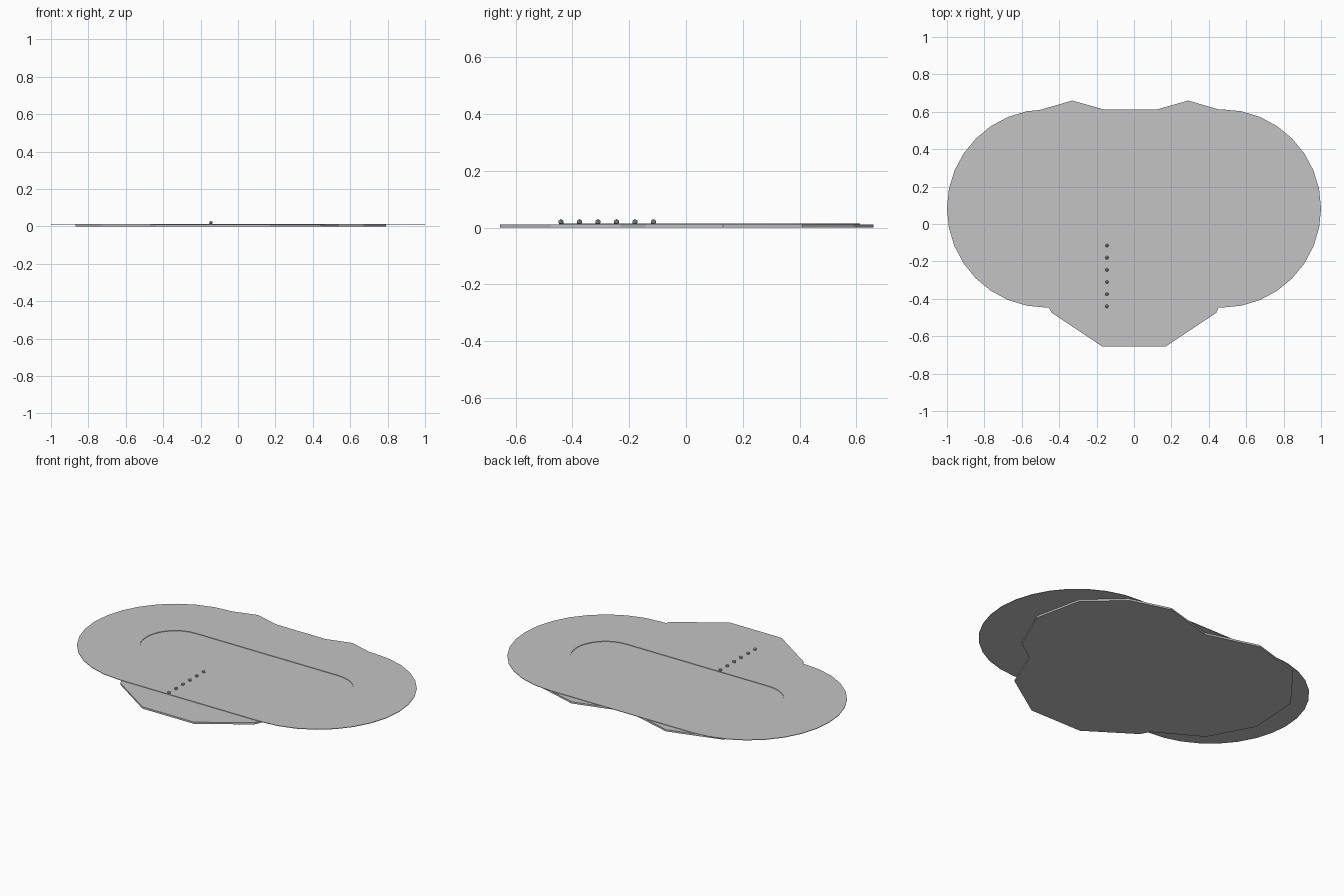
import bpy, bmesh
from math import sin, cos, pi

if "Cube" in bpy.data.objects:
    bpy.data.objects.remove(bpy.data.objects["Cube"])

grey = bpy.data.materials.new("plain_grey")
grey.use_nodes = True
COLOUR = (0.55, 0.55, 0.55, 1)
grey.diffuse_color = COLOUR
grey.node_tree.nodes["Principled BSDF"].inputs["Base Color"].default_value = COLOUR

TRACK_Y, STRAIGHT = 0.083, 0.47
OUTER, INNER = 0.53, 0.19
GROUND_TOP, TRACK_TOP = 0.0105, 0.0135


def finish(name, bm):
    bmesh.ops.recalc_face_normals(bm, faces=bm.faces)
    mesh = bpy.data.meshes.new(name)
    bm.to_mesh(mesh)
    bm.free()
    mesh.materials.append(grey)
    obj = bpy.data.objects.new(name, mesh)
    bpy.context.collection.objects.link(obj)
    return obj


def raise_faces(bm, height):
    geom = bmesh.ops.extrude_face_region(bm, geom=bm.faces[:])["geom"]
    verts = [g for g in geom if isinstance(g, bmesh.types.BMVert)]
    bmesh.ops.translate(bm, verts=verts, vec=(0, 0, height))


def stadium(radius, steps=16):
    """Outline of two half circles joined by straights."""
    points = []
    for side in (1, -1):
        for i in range(steps + 1):
            a = -pi / 2 + pi * i / steps
            points.append((side * (STRAIGHT + radius * cos(a)),
                           TRACK_Y + side * radius * sin(a)))
    return points


# Ground slab with an irregular outline
outline = [(-0.17, -0.655), (0.17, -0.655), (0.44, -0.475), (0.54, -0.23),
           (0.67, -0.14), (0.79, 0.13), (0.73, 0.41), (0.53, 0.59),
           (0.29, 0.66), (-0.02, 0.572), (-0.33, 0.66), (-0.64, 0.57),
           (-0.85, 0.3), (-0.87, -0.01), (-0.73, -0.27), (-0.47, -0.42),
           (-0.44, -0.475)]
bm = bmesh.new()
bm.faces.new([bm.verts.new((x, y, 0)) for x, y in outline])
raise_faces(bm, GROUND_TOP)
finish("ground_slab", bm)

# Oval track, open in the middle
bm = bmesh.new()
rings = [[bm.verts.new((x, y, GROUND_TOP)) for x, y in stadium(r)]
         for r in (OUTER, INNER)]
count = len(rings[0])
for i in range(count):
    j = (i + 1) % count
    bm.faces.new((rings[0][i], rings[0][j], rings[1][j], rings[1][i]))
raise_faces(bm, TRACK_TOP - GROUND_TOP)
finish("oval_track", bm)

# Row of small runners, one in each lane
for lane in range(6):
    bm = bmesh.new()
    bmesh.ops.create_icosphere(bm, subdivisions=1, radius=0.01)
    runner = finish(f"runner_{lane + 1}", bm)
    runner.location = (-0.145, -0.44 + 0.065 * lane, 0.02)
